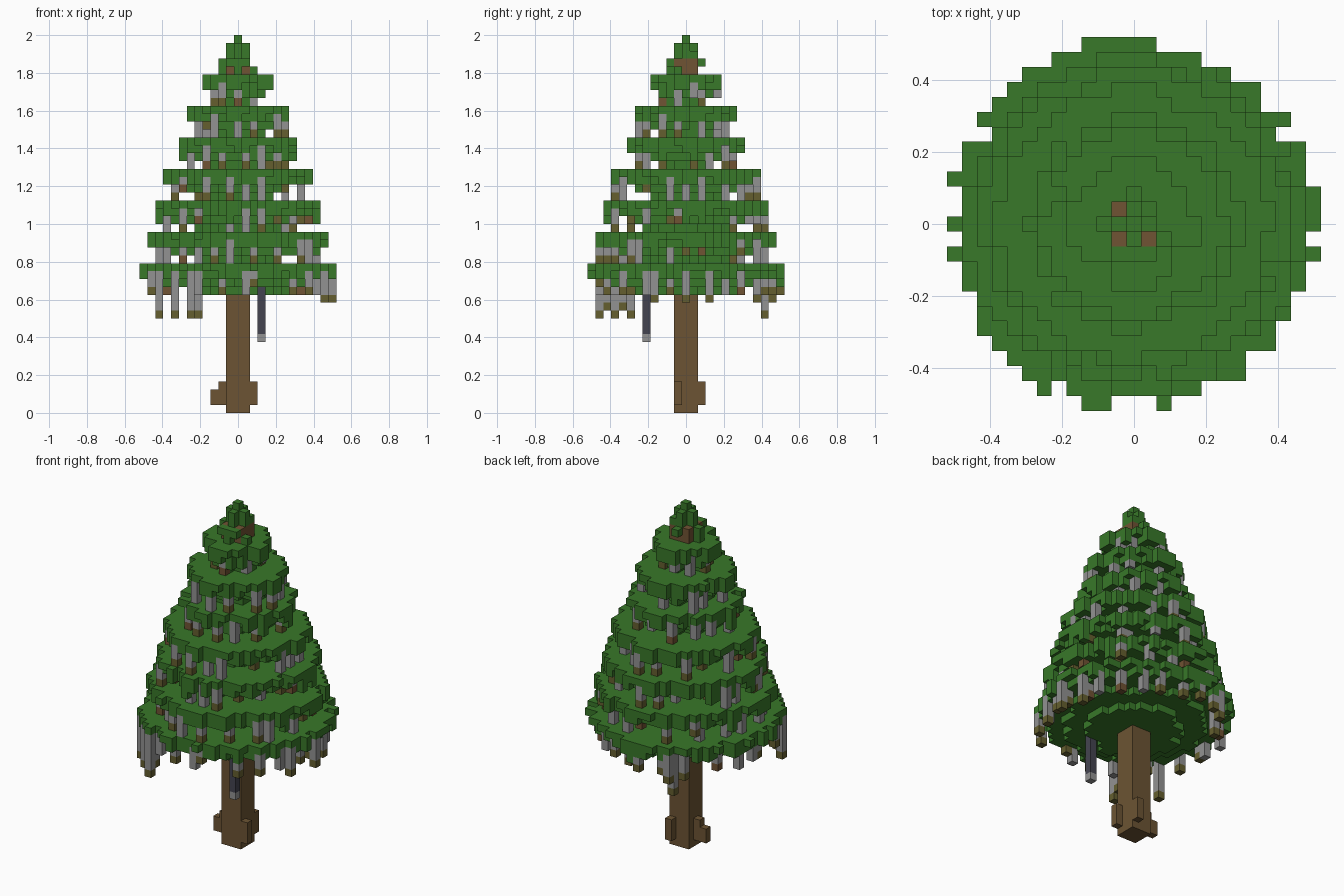
import bpy, bmesh, math, random
from mathutils import Vector

random.seed(5)
V = 1 / 24                      # edge length of one block

if "Cube" in bpy.data.objects:
    bpy.data.objects.remove(bpy.data.objects["Cube"], do_unlink=True)


def material(name, rgb):
    """Flat material from 8-bit display colour, stored as linear."""
    lin = [((c / 255 + 0.055) / 1.055) ** 2.4 for c in rgb]
    m = bpy.data.materials.new(name)
    m.use_nodes = True
    m.diffuse_color = (*lin, 1)
    m.node_tree.nodes["Principled BSDF"].inputs["Base Color"].default_value = (*lin, 1)
    return m


MATS = {
    "needles": material("needle green", (56, 120, 41)),
    "bark": material("trunk brown", (108, 84, 51)),
    "twig": material("twig brown", (112, 83, 51)),
    "moss": material("moss grey", (146, 146, 146)),
    "tip": material("olive tip", (101, 95, 47)),
    "dark": material("dark slate", (68, 68, 80)),
}
KEYS = list(MATS)
cells = {}                      # block position -> (part, colour)


def put(part, colour, i, j, k):
    cells[i, j, k] = (part, colour)


def disc(r):
    """Block positions in a round slab with their distance from the axis."""
    n = int(r) + 1
    for i in range(-n, n + 1):
        for j in range(-n, n + 1):
            d = math.hypot(i, j)
            if d <= r + 0.2:
                yield i, j, d


def strand(part, i, j, cap, top, bottom, colour="moss", tip="tip"):
    """Hanging strand below a green cap block."""
    for k in range(top + 1, cap + 1):
        put(part, "needles", i, j, k)
    for k in range(bottom, top + 1):
        put("hanging_moss", tip if k == bottom else colour, i, j, k)


# Trunk with root bumps
for k in range(15):
    for i in (-1, 0, 1):
        for j in (-1, 0, 1):
            put("trunk", "bark", i, j, k)
for k in (1, 2, 3):
    for i, j in ((2, -1), (1, 2), (-2, 0)):
        put("trunk", "bark", i, j, k)
    if k < 3:
        put("trunk", "bark", -3, 0, k)

# Widest slab: left and right reach of each row, back to front
ROWS = ((-3, 1), (-5, 4), (-7, 6), (-8, 8), (-9, 8), (-10, 10), (-9, 9),
        (-11, 11), (-11, 11), (-12, 11), (-11, 12), (-11, 12), (-12, 12),
        (-11, 11), (-12, 12), (-11, 11), (-11, 11), (-10, 10), (-10, 10),
        (-9, 9), (-9, 9), (-8, 7), (-7, 7), (-4, 4), (-3, -2))
for row, (left, right) in enumerate(ROWS):
    for i in range(left, right + 1):
        put("branch_tier_1", "needles", i, 12 - row, 18)
for i, j in ((-6, -11), (2, -12)):
    put("branch_tier_1", "needles", i, j, 18)

# Branch tiers: two wide slabs with ragged rims over two narrower ones
RADII = (12, 11, 10, 9, 7, 6, 4)
for n, r in enumerate(RADII):
    top, part = 18 + 4 * n, f"branch_tier_{n + 1}"
    for drop, scale in ((0, 1), (1, 1), (2, 0.75), (3, 0.5)):
        if n == 0 and drop == 0:
            continue
        size = r * scale
        for i, j, d in disc(size):
            rim = d > size - 0.7
            if rim and i * j and random.random() < (0.15, 0.35, 0.3, 0.2)[drop]:
                continue
            if drop == 1 and (i, j, top) not in cells:
                continue
            put(part, "needles", i, j, top - drop)
    # single blocks drooping below the rim
    for i, j, d in disc(r):
        if d > r - 0.7 and (i, j, top) in cells and random.random() < 0.08:
            for k in (top - 1, top - 2):
                put(part, "needles", i, j, k)

# Moss strands spread around each rim
for n, r in enumerate(RADII):
    top, part, count = 18 + 4 * n, f"branch_tier_{n + 1}", int(r * 2.1)
    for s in range(count):
        a = math.tau * (s + random.uniform(-0.4, 0.4)) / count
        d = r - random.choice((0.2, 0.6, 1.2))
        i, j = round(d * math.cos(a)), round(d * math.sin(a))
        if (i, j, top) not in cells:
            i, j = round((d - 1) * math.cos(a)), round((d - 1) * math.sin(a))
        tip = random.choice(("tip",) * 4 + ("moss",) * 4 + ("twig",))
        strand(part, i, j, top, top - random.choice((1, 1, 2)),
               top - random.choice((2, 3, 3, 3)), tip=tip)

# Long strands under the lowest tier
for i, j, bottom in ((-10, -7, 12), (-8, -8, 13), (-8, -9, 12), (-6, -10, 13),
                     (-6, -11, 12), (-5, 10, 12), (-6, 9, 14), (-5, 11, 14),
                     (11, -4, 14), (11, 3, 14), (12, 0, 14)):
    strand("branch_tier_1", i, j, 18, 17, bottom)
strand("branch_tier_1", 3, -5, 16, 15, 9, "dark", "moss")

# Crown: bare stem block, small leaves around it and the leading shoot
for k in (43, 44):
    for i in (-1, 0, 1):
        for j in (-1, 0, 1):
            put("crown", "twig", i, j, k)
    put("crown", "needles", -2, 0, k)
    put("crown", "needles", 0, -2, k)
for i, j, k in ((2, -1, 43), (-1, -2, 44), (1, -2, 44), (0, 2, 44), (1, 1, 45)):
    put("crown", "needles", i, j, k)
for k in (45, 46):
    for i, j in ((0, 0), (1, 0), (-1, 0), (0, 1), (0, -1)):
        put("crown", "needles", i, j, k)
put("crown", "needles", 0, 0, 47)


def build(part):
    """Mesh the exposed block sides of one part."""
    bm = bmesh.new()
    verts = {}

    def vert(p):
        key = tuple(round(2 * c) for c in p)
        if key not in verts:
            verts[key] = bm.verts.new(p * V)
        return verts[key]

    for (i, j, k), (owner, colour) in cells.items():
        if owner != part:
            continue
        centre = Vector((i, j, k + 0.5))
        for axis in range(3):
            for sign in (-1, 1):
                n = Vector((0, 0, 0))
                n[axis] = sign
                if (i + int(n.x), j + int(n.y), k + int(n.z)) in cells:
                    continue
                u = Vector((0, 0, 0))
                u[(axis + 1) % 3] = 0.5
                w = n.cross(u)
                mid = centre + n / 2
                face = bm.faces.new([vert(mid + a * u + b * w) for a, b in
                                     ((-1, -1), (1, -1), (1, 1), (-1, 1))])
                face.material_index = KEYS.index(colour)
    mesh = bpy.data.meshes.new(part)
    bm.to_mesh(mesh)
    bm.free()
    for m in MATS.values():
        mesh.materials.append(m)
    bpy.context.collection.objects.link(bpy.data.objects.new(part, mesh))


for part in sorted({owner for owner, _ in cells.values()}):
    build(part)
